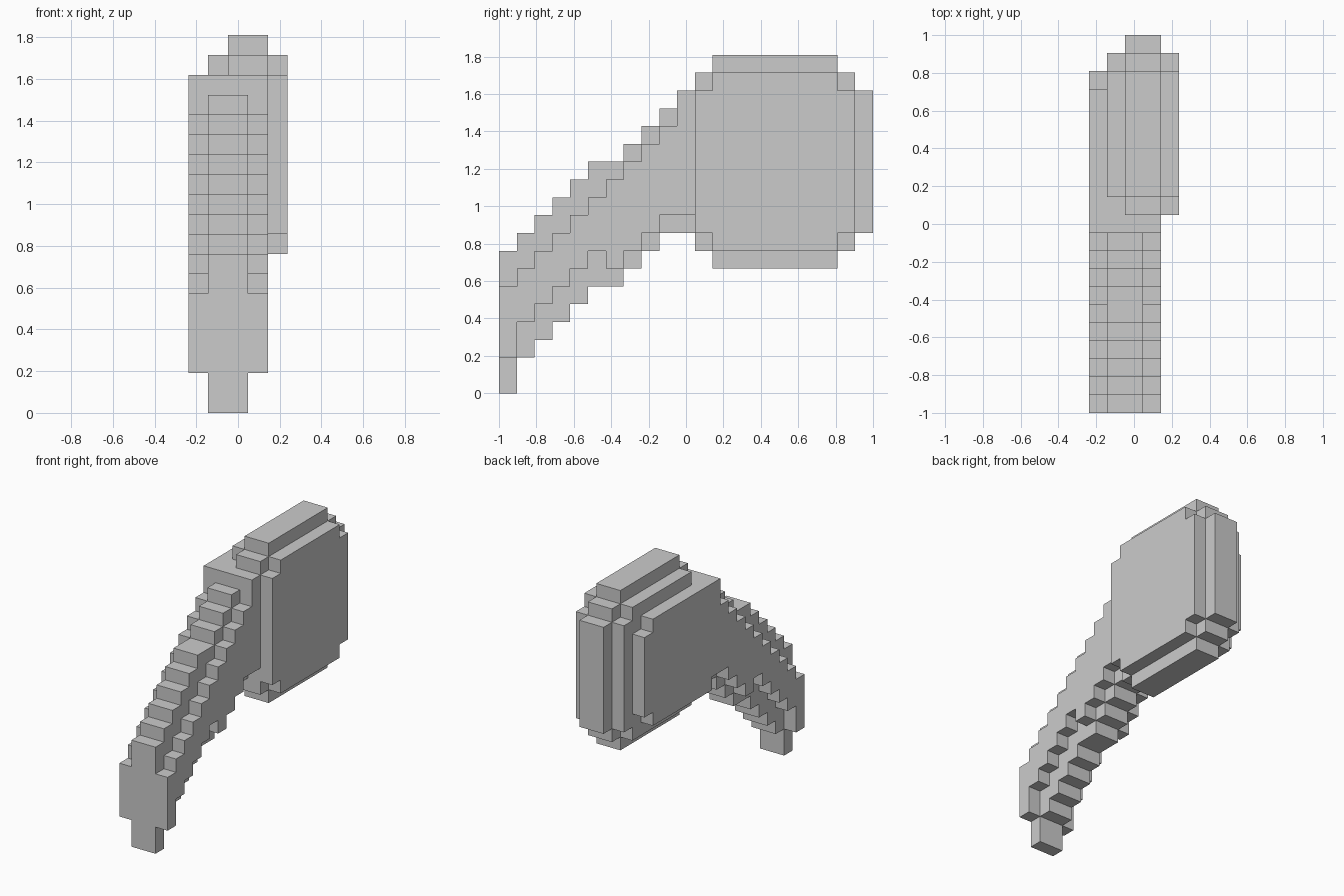
import bpy, bmesh
from mathutils import Vector

if "Cube" in bpy.data.objects:
    bpy.data.objects.remove(bpy.data.objects["Cube"])

U = 2 / 21                                  # edge of one block
ORIGIN = Vector((-2.5 * U, -1.0, 0.0))


def box(x, y, z):
    """Cells of a block-grid box given as (start, end) ranges."""
    return {(i, j, k) for i in range(*x) for j in range(*y) for k in range(*z)}


def rounded(x, y, z, corner=1):
    """Box with its four y-z corners stepped back."""
    cells = set()
    for c in range(corner + 1):
        r = corner - c
        cells |= box(x, (y[0] + c, y[1] - c), (z[0] + r, z[1] - r))
    return cells


def skin(name, part, solid):
    """Mesh the faces of a part that are exposed in the whole solid."""
    bm = bmesh.new()
    verts = {}
    for cell in sorted(part):
        for axis in range(3):
            for side in (0, 1):
                near = list(cell)
                near[axis] += 2 * side - 1
                if tuple(near) in solid:
                    continue
                ring = []
                for a, b in ((0, 0), (1, 0), (1, 1), (0, 1)):
                    p = list(cell)
                    p[axis] += side
                    p[(axis + 1) % 3] += a
                    p[(axis + 2) % 3] += b
                    p = tuple(p)
                    if p not in verts:
                        verts[p] = bm.verts.new(ORIGIN + Vector(p) * U)
                    ring.append(verts[p])
                bm.faces.new(ring if side else ring[::-1])
    bmesh.ops.dissolve_limit(bm, angle_limit=0.01, verts=bm.verts[:], edges=bm.edges[:])
    mesh = bpy.data.meshes.new(name)
    bm.to_mesh(mesh)
    bm.free()
    obj = bpy.data.objects.new(name, mesh)
    bpy.context.collection.objects.link(obj)


# Head: slices stepping outwards to a rounded block
head = rounded((2, 4), (10, 21), (7, 19), 2)
head -= box((2, 4), (10, 11), (0, 19))
head |= rounded((1, 2), (11, 20), (8, 18)) | rounded((4, 5), (11, 20), (8, 18))
head |= rounded((0, 1), (10, 19), (9, 17)) - box((0, 1), (10, 11), (0, 19))
head |= box((0, 1), (11, 12), (9, 17))

# Handle: curved central spine (bottom, top) for each step in y
spine = [(0, 8), (2, 9), (3, 10), (4, 11), (5, 12), (6, 13),
         (6, 13), (7, 14), (8, 15), (9, 16), (9, 17)]
# Handle sides: narrower stepped cheeks
cheek_bottom = [2, 4, 5, 6, 7, 8, 7, 8, 9, 10, 10]
handle = set()
for j, (lo, hi) in enumerate(spine):
    handle |= box((1, 3), (j, j + 1), (lo, hi))
    top = 17 if j == 10 else 6 + j
    for x in (0, 3):
        handle |= box((x, x + 1), (j, j + 1), (cheek_bottom[j], top))
# Flat front plate of the handle tip
handle |= box((0, 4), (0, 1), (2, 6))

solid = head | handle
skin("head", head, solid)
skin("handle", handle, solid)
